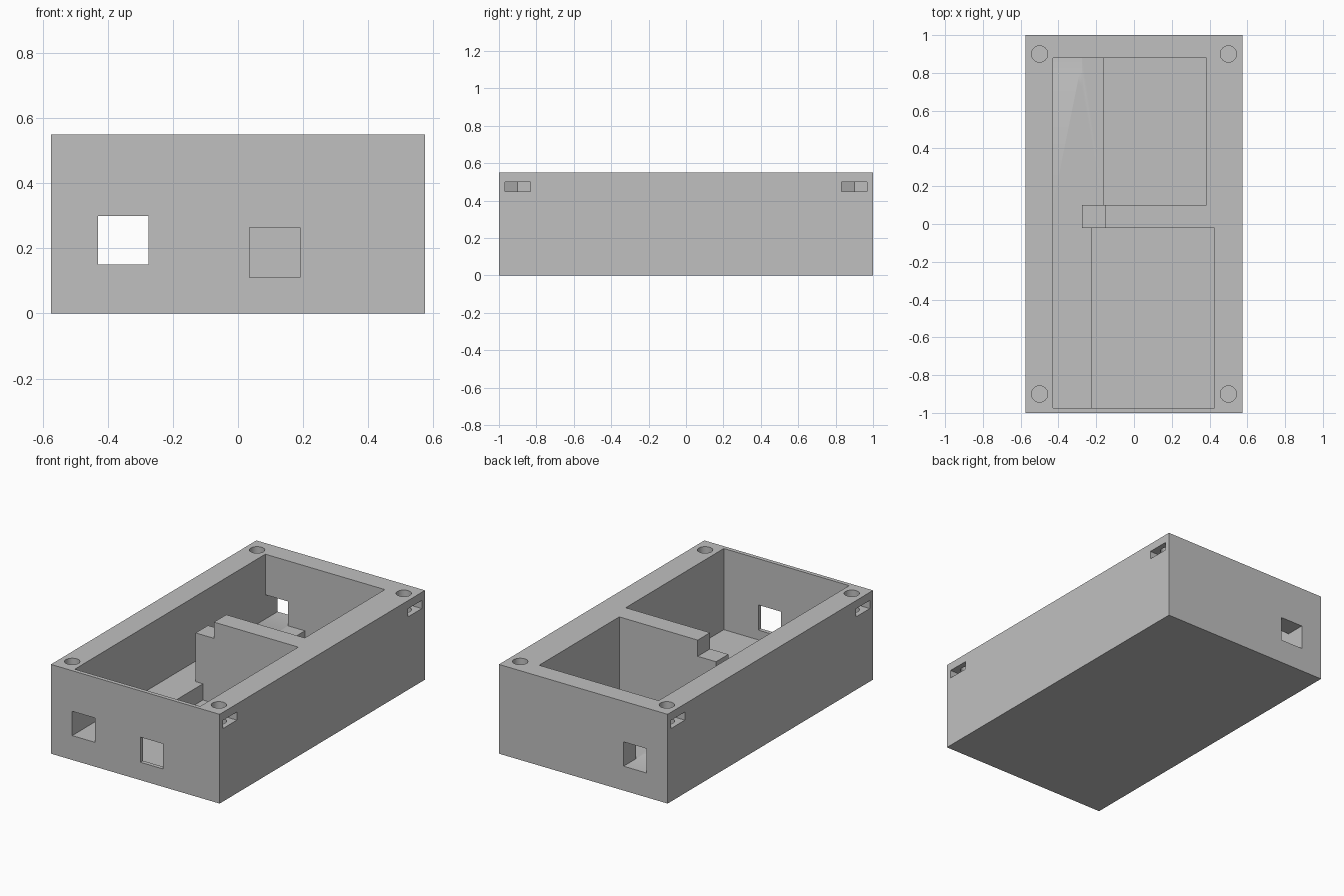
import bpy, bmesh, math
from mathutils import Matrix, Vector

cube = bpy.data.objects.get("Cube")
if cube:
    bpy.data.objects.remove(cube, do_unlink=True)

grey = bpy.data.materials.new("plain_grey")
grey.use_nodes = True
COLOUR = (0.53, 0.53, 0.53, 1)
grey.diffuse_color = COLOUR
grey.node_tree.nodes["Principled BSDF"].inputs["Base Color"].default_value = COLOUR


def make_object(name, bm):
    bmesh.ops.recalc_face_normals(bm, faces=bm.faces)
    mesh = bpy.data.meshes.new(name)
    bm.to_mesh(mesh)
    bm.free()
    mesh.materials.append(grey)
    obj = bpy.data.objects.new(name, mesh)
    bpy.context.collection.objects.link(obj)
    return obj


def box(name, x, y, z):
    bm = bmesh.new()
    size = Matrix.Diagonal((x[1] - x[0], y[1] - y[0], z[1] - z[0], 1))
    centre = Matrix.Translation((sum(x) / 2, sum(y) / 2, sum(z) / 2))
    bmesh.ops.create_cube(bm, size=1, matrix=centre @ size)
    return make_object(name, bm)


def cylinder(name, x, y, radius, z):
    bm = bmesh.new()
    bmesh.ops.create_cone(bm, cap_ends=True, segments=40, radius1=radius, radius2=radius,
                          depth=z[1] - z[0],
                          matrix=Matrix.Translation((x, y, sum(z) / 2)))
    return make_object(name, bm)


def prism(name, outline, z):
    bm = bmesh.new()
    base = bm.faces.new([bm.verts.new((px, py, z[0])) for px, py in outline])
    top = bmesh.ops.extrude_face_region(bm, geom=[base])["geom"]
    bmesh.ops.translate(bm, vec=Vector((0, 0, z[1] - z[0])),
                        verts=[v for v in top if isinstance(v, bmesh.types.BMVert)])
    return make_object(name, bm)


# Solid block of the case
HALF_W, HEIGHT = 0.575, 0.55
OVER = HEIGHT + 0.1
LEDGE, FLOOR = 0.15, 0.05
case = box("case_body", (-HALF_W, HALF_W), (-1, 1), (0, HEIGHT))

front_y, back_y = (-0.975, -0.02), (0.10, 0.88)
duct_x = (-0.43, -0.275)
cutters = [
    # Side channel joining both compartments, and their ledges
    box("channel", duct_x, (front_y[0], back_y[1]), (LEDGE, OVER)),
    box("front_ledge", (duct_x[0], 0.425), front_y, (LEDGE, OVER)),
    box("back_ledge", (duct_x[0], 0.385), back_y, (LEDGE, OVER)),
    # Deep compartment floors
    box("front_pocket", (-0.225, 0.425), front_y, (FLOOR, OVER)),
    box("back_pocket", (-0.16, 0.385), back_y, (FLOOR, OVER)),
    # Low step at the end of the divider
    box("divider_notch", (-0.35, -0.15), (-0.1, 0.2), (0.45, OVER)),
    # Windows in the end walls
    box("front_window", duct_x, (-1.1, -0.9), (LEDGE, 0.30)),
    box("front_port", (0.035, 0.19), (-1.1, -0.9), (0.11, 0.265)),
    box("back_window", duct_x, (0.8, 1.1), (LEDGE, 0.30)),
]

# Screw holes with pointed nut slots in the four corners
for sx in (-1, 1):
    for y in (-0.9, 0.9):
        cutters.append(cylinder("screw_hole", sx * 0.5, y, 0.043, (0.35, OVER)))
        outline = [(sx * px, y + dy) for px, dy in
                   ((0.65, -0.068), (0.65, 0.068), (0.468, 0.068),
                    (0.432, 0), (0.468, -0.068))]
        cutters.append(prism("nut_slot", outline, (0.45, 0.50)))

bpy.ops.object.select_all(action="DESELECT")
bpy.context.view_layer.objects.active = case
case.select_set(True)
for cutter in cutters:
    cutter.hide_render = True
    mod = case.modifiers.new(cutter.name, "BOOLEAN")
    mod.operation = "DIFFERENCE"
    mod.solver = "EXACT"
    mod.object = cutter
    bpy.ops.object.modifier_apply(modifier=mod.name)
    bpy.data.objects.remove(cutter, do_unlink=True)

bpy.ops.object.shade_smooth_by_angle(angle=math.radians(25))
